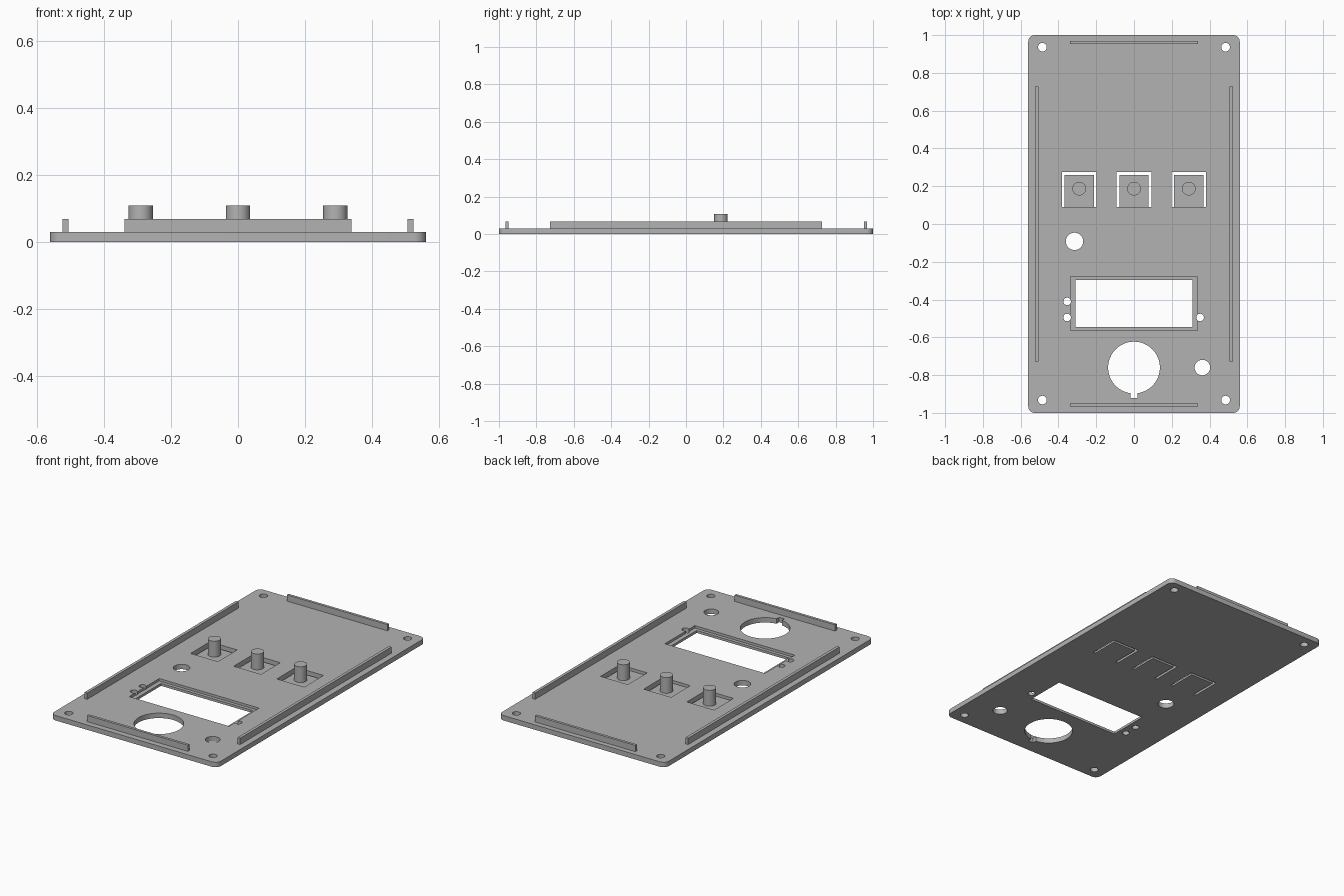
import bpy, bmesh
from math import sin, cos, pi, radians

cube = bpy.data.objects.get("Cube")
if cube:
    bpy.data.objects.remove(cube)

THICK = 0.03      # plate thickness
TAB = 0.012       # thickness of the flexible button tabs
LEDGE = 0.015     # height of the ledge around the window

grey = bpy.data.materials.new("plain grey")
grey.use_nodes = True
colour = (0.45, 0.45, 0.45, 1)
grey.diffuse_color = colour
grey.node_tree.nodes["Principled BSDF"].inputs["Base Color"].default_value = colour


def prism(name, outline, z0, z1):
    """Extrude a flat outline from z0 to z1."""
    bm = bmesh.new()
    base = bm.faces.new([bm.verts.new((x, y, z0)) for x, y in outline])
    top = bmesh.ops.extrude_face_region(bm, geom=[base])["geom"]
    verts = [v for v in top if isinstance(v, bmesh.types.BMVert)]
    bmesh.ops.translate(bm, verts=verts, vec=(0, 0, z1 - z0))
    bmesh.ops.recalc_face_normals(bm, faces=bm.faces)
    mesh = bpy.data.meshes.new(name)
    bm.to_mesh(mesh)
    bm.free()
    mesh.materials.append(grey)
    obj = bpy.data.objects.new(name, mesh)
    bpy.context.collection.objects.link(obj)
    return obj


def rect(x0, x1, y0, y1):
    return [(x0, y0), (x1, y0), (x1, y1), (x0, y1)]


def circle(x, y, r, n=40):
    return [(x + r * cos(2 * pi * i / n), y + r * sin(2 * pi * i / n)) for i in range(n)]


def rounded_rect(w, h, r, n=8):
    pts = []
    for k, (sx, sy) in enumerate([(1, 1), (-1, 1), (-1, -1), (1, -1)]):
        for i in range(n + 1):
            a = (k + i / n) * pi / 2
            pts.append((sx * (w - r) + r * cos(a), sy * (h - r) + r * sin(a)))
    return pts


def smooth(obj):
    bpy.ops.object.select_all(action="DESELECT")
    obj.select_set(True)
    bpy.context.view_layer.objects.active = obj
    bpy.ops.object.shade_smooth_by_angle(angle=radians(30))


plate = prism("plate", rounded_rect(0.56, 1.0, 0.035), 0, THICK)
cutters = []


def cut(outline, floor=-0.1):
    cutters.append(prism("cutter", outline, floor, 0.1))


# Corner screw holes, small holes beside the window, two larger holes
for x in (-0.485, 0.485):
    for y in (-0.932, 0.936):
        cut(circle(x, y, 0.023))
for x, y in ((-0.354, -0.41), (-0.354, -0.495), (0.35, -0.495)):
    cut(circle(x, y, 0.02))
cut(circle(-0.315, -0.092, 0.046))
cut(circle(0.362, -0.76, 0.041))

# Large round opening with its key notch
cut(circle(0, -0.76, 0.137, 64))
cut(rect(-0.018, 0.018, -0.92, -0.8))

# Window with a recessed ledge
cut(rect(-0.336, 0.336, -0.565, -0.277), LEDGE)
cut(rect(-0.31, 0.31, -0.545, -0.297))

# Button pockets: thin tab held at the front, slot around the other sides
for x in (-0.29, 0, 0.29):
    y0, y1, w, gap = 0.09, 0.275, 0.092, 0.015
    cut(rect(x - w, x + w, y0, y1), TAB)
    i = w - gap
    cut([(x - w, y0), (x - i, y0), (x - i, y1 - gap), (x + i, y1 - gap),
         (x + i, y0), (x + w, y0), (x + w, y1), (x - w, y1)])

for c in cutters:
    mod = plate.modifiers.new("cut", "BOOLEAN")
    mod.operation = "DIFFERENCE"
    mod.solver = "EXACT"
    mod.object = c
depsgraph = bpy.context.evaluated_depsgraph_get()
cut_mesh = bpy.data.meshes.new_from_object(plate.evaluated_get(depsgraph))
plate.modifiers.clear()
plate.data = cut_mesh
for c in cutters:
    bpy.data.objects.remove(c)
smooth(plate)

# Push buttons standing on the tabs
for name, x in (("right", -0.29), ("middle", 0), ("left", 0.29)):
    smooth(prism(name + "_button", circle(x, 0.187, 0.036), TAB, 0.108))

# Locating rails along the four edges
for name, s in (("right", -1), ("left", 1)):
    x = s * 0.514
    prism(name + "_rail", rect(x - 0.009, x + 0.009, -0.727, 0.727), THICK, 0.068)
for name, y in (("front", -0.957), ("back", 0.961)):
    prism(name + "_rail", rect(-0.338, 0.338, y - 0.008, y + 0.008), THICK, 0.068)
